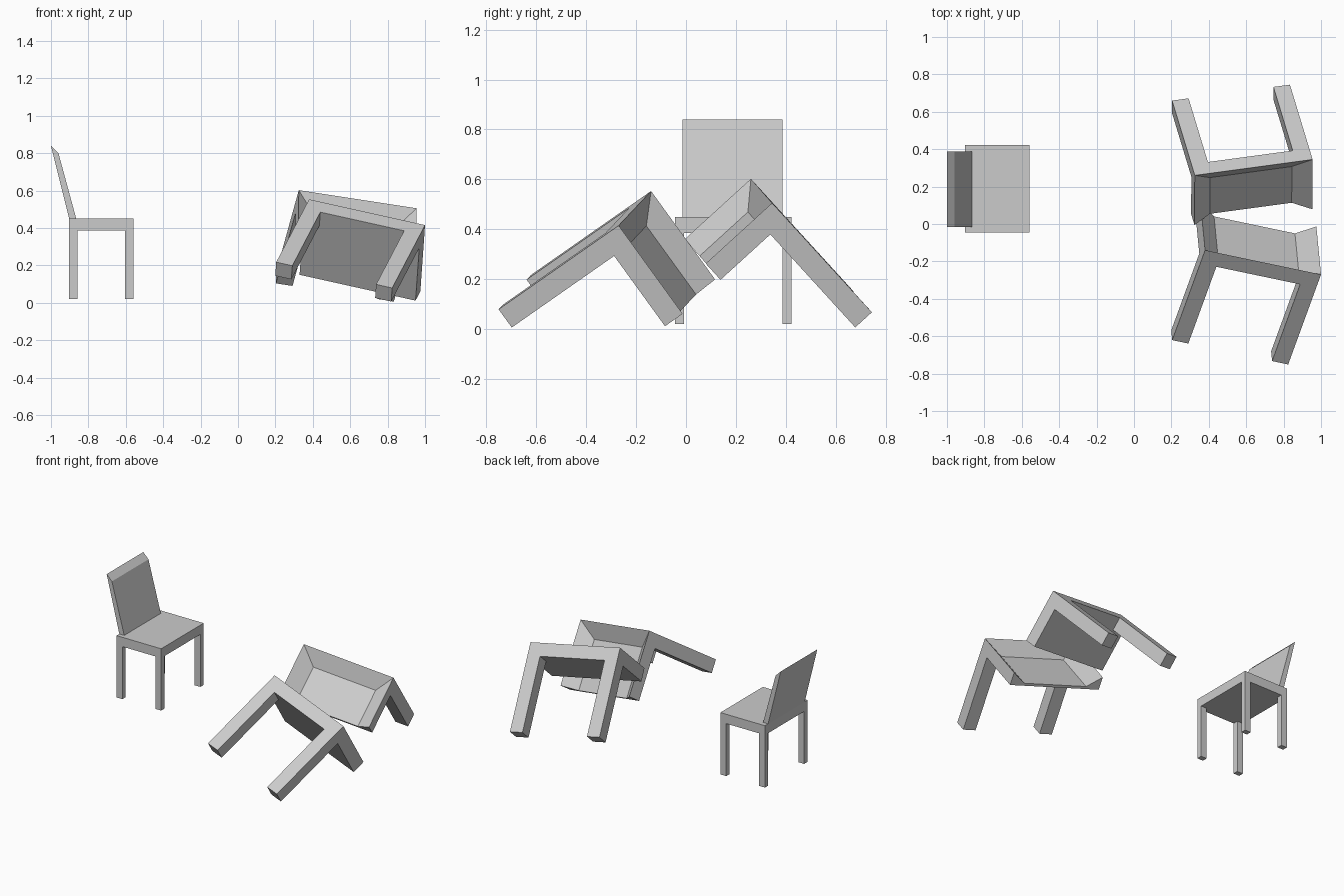
import bpy, bmesh
from mathutils import Vector, Matrix

if "Cube" in bpy.data.objects:
    bpy.data.objects.remove(bpy.data.objects["Cube"])


def make(name, verts, faces, matrix=Matrix()):
    mesh = bpy.data.meshes.new(name)
    bm = bmesh.new()
    vs = [bm.verts.new(matrix @ Vector(v)) for v in verts]
    for f in faces:
        bm.faces.new([vs[i] for i in f])
    bmesh.ops.recalc_face_normals(bm, faces=bm.faces)
    bm.to_mesh(mesh)
    bm.free()
    obj = bpy.data.objects.new(name, mesh)
    bpy.context.collection.objects.link(obj)
    return obj


def prism(name, profile, y0, y1, matrix=Matrix()):
    """Extrude an (x, z) profile along y."""
    n = len(profile)
    verts = [(x, y, z) for y in (y0, y1) for x, z in profile]
    faces = [range(n), range(n, 2 * n)]
    faces += [(i, (i + 1) % n, (i + 1) % n + n, i + n) for i in range(n)]
    return make(name, verts, faces, matrix)


def box(name, lo, hi, matrix=Matrix()):
    (x0, y0, z0), (x1, y1, z1) = lo, hi
    return prism(name, [(x0, z0), (x1, z0), (x1, z1), (x0, z1)], y0, y1, matrix)


# Upright chair, facing +x
X0, X1, Y0, Y1 = -0.903, -0.56, -0.045, 0.422
box("chair_seat", (X0, Y0, 0.385), (X1, Y1, 0.45))
for x in (X0, X1 - 0.045):
    for y in (Y0, Y1 - 0.036):
        box("chair_leg", (x, y, 0.02), (x + 0.045, y + 0.036, 0.385))
prism("chair_back", [(X0, 0.45), (-0.865, 0.45), (-0.96, 0.80), (-1.0, 0.84)],
      -0.015, 0.387)


# Tipped two-legged frame: u runs across, v along the legs, w down the panel
def tipped_frame(name, right, left, foot, height):
    right, left, foot = Vector(right), Vector(left), Vector(foot)
    u, v = left - right, foot - right
    width, length = u.length, v.length
    u.normalize()
    v = (v - u * v.dot(u)).normalized()
    w = u.cross(v)
    if w.z > 0:
        w = -w
    m = Matrix((u, v, w)).transposed().to_4x4()
    m.translation = right
    t, d, c, h = 0.09, 0.072, 0.098, height
    # panel with a recess, sloped on three sides and open at the bottom
    verts = [(a, b, e) for b in (t, 0)
             for a, e in ((0, 0), (width, 0), (width, h), (0, h))]
    verts += [(c, d, c), (width - c, d, c), (width - c, d, h), (c, d, h)]
    faces = [(0, 1, 2, 3), (0, 1, 5, 4), (1, 2, 6, 5), (3, 0, 4, 7),
             (4, 5, 9, 8), (5, 6, 10, 9), (7, 4, 8, 11), (8, 9, 10, 11),
             (3, 7, 11, 10, 6, 2)]
    make(name + "_panel", verts, faces, m)
    # legs
    for a in (0, width - t):
        box(name + "_leg", (a, t, 0), (a + t, length, t), m)


tipped_frame("front_frame", (1.0, -0.27, 0.415), (0.38, -0.14, 0.553),
             (0.82, -0.75, 0.08), 0.438)
tipped_frame("rear_frame", (0.955, 0.345, 0.505), (0.325, 0.26, 0.602),
             (0.835, 0.745, 0.067), 0.36)
